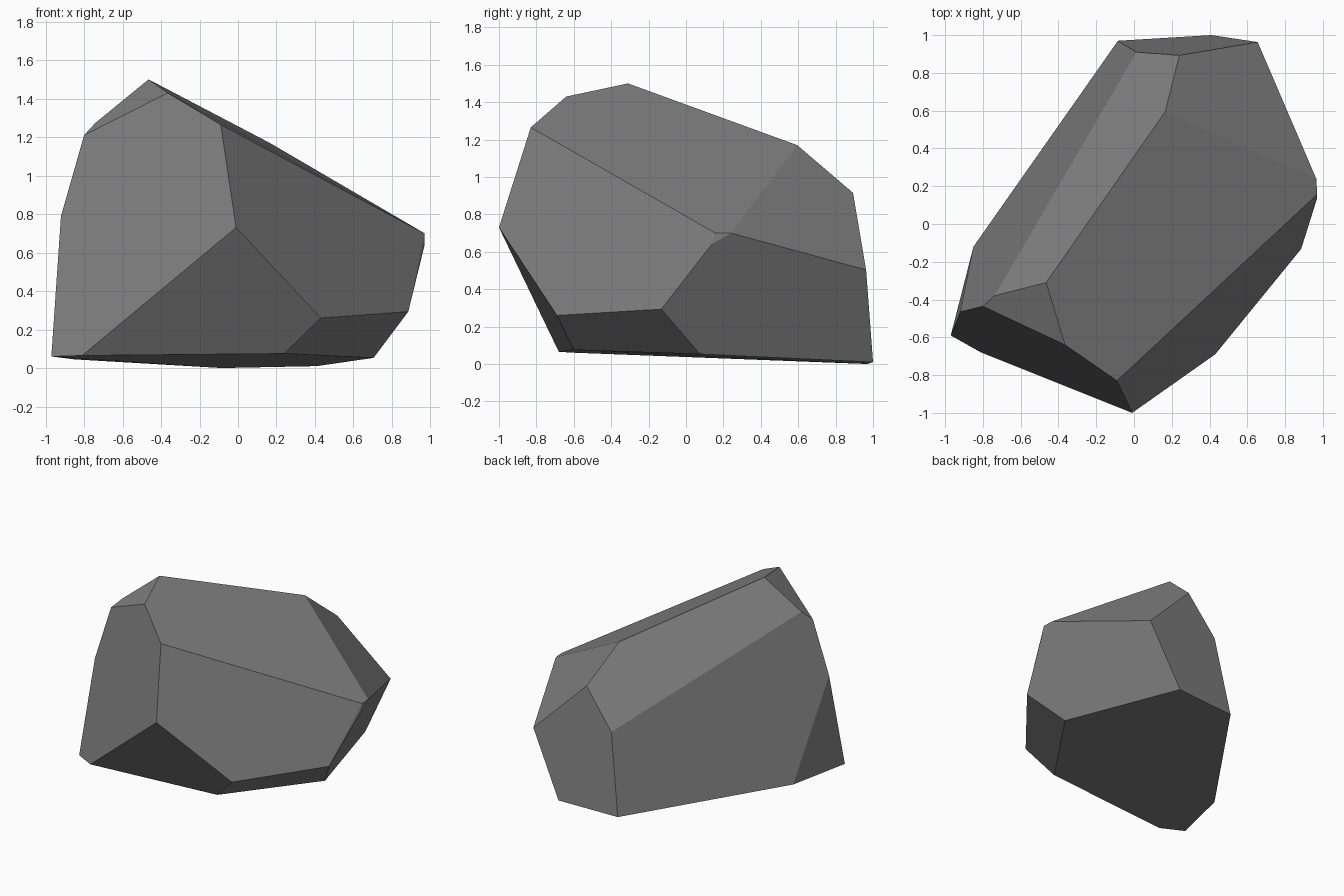
import bpy, bmesh, math

if "Cube" in bpy.data.objects:
    bpy.data.objects.remove(bpy.data.objects["Cube"])

# corner points of the chipped rock, grouped by where they sit
underside = [(-.97, -.59, .06), (-.81, -.68, .065), (.24, -.60, .075), (.705, .075, .053),
             (.41, 1.0, .01), (-.085, .97, .0), (-.85, -.12, .045)]
waist = [(-.01, -1.0, .73), (.43, -.69, .26), (.885, -.132, .293), (.97, .138, .64),
         (.97, .157, .70), (.965, .24, .70), (.655, .963, .503), (-.92, -.465, .79)]
crown = [(-.80, -.436, 1.21), (-.74, -.38, 1.275), (-.465, -.31, 1.50), (-.365, -.64, 1.43),
         (-.09, -.83, 1.265), (.165, .595, 1.17), (.24, .893, .915), (.013, .91, .62)]

# stone colour
stone = bpy.data.materials.new("grey stone")
stone.diffuse_color = (.215, .215, .215, 1)
stone.use_nodes = True
stone.node_tree.nodes["Principled BSDF"].inputs["Base Color"].default_value = stone.diffuse_color

# rock: convex hull of the corners, nearly coplanar triangles merged into facets
bm = bmesh.new()
for p in underside + waist + crown:
    bm.verts.new(p)
bmesh.ops.convex_hull(bm, input=bm.verts[:])
bmesh.ops.dissolve_limit(bm, angle_limit=math.radians(4), verts=bm.verts[:], edges=bm.edges[:])
bmesh.ops.recalc_face_normals(bm, faces=bm.faces[:])
mesh = bpy.data.meshes.new("rock")
bm.to_mesh(mesh)
bm.free()
mesh.materials.append(stone)
rock = bpy.data.objects.new("rock", mesh)
bpy.context.collection.objects.link(rock)
